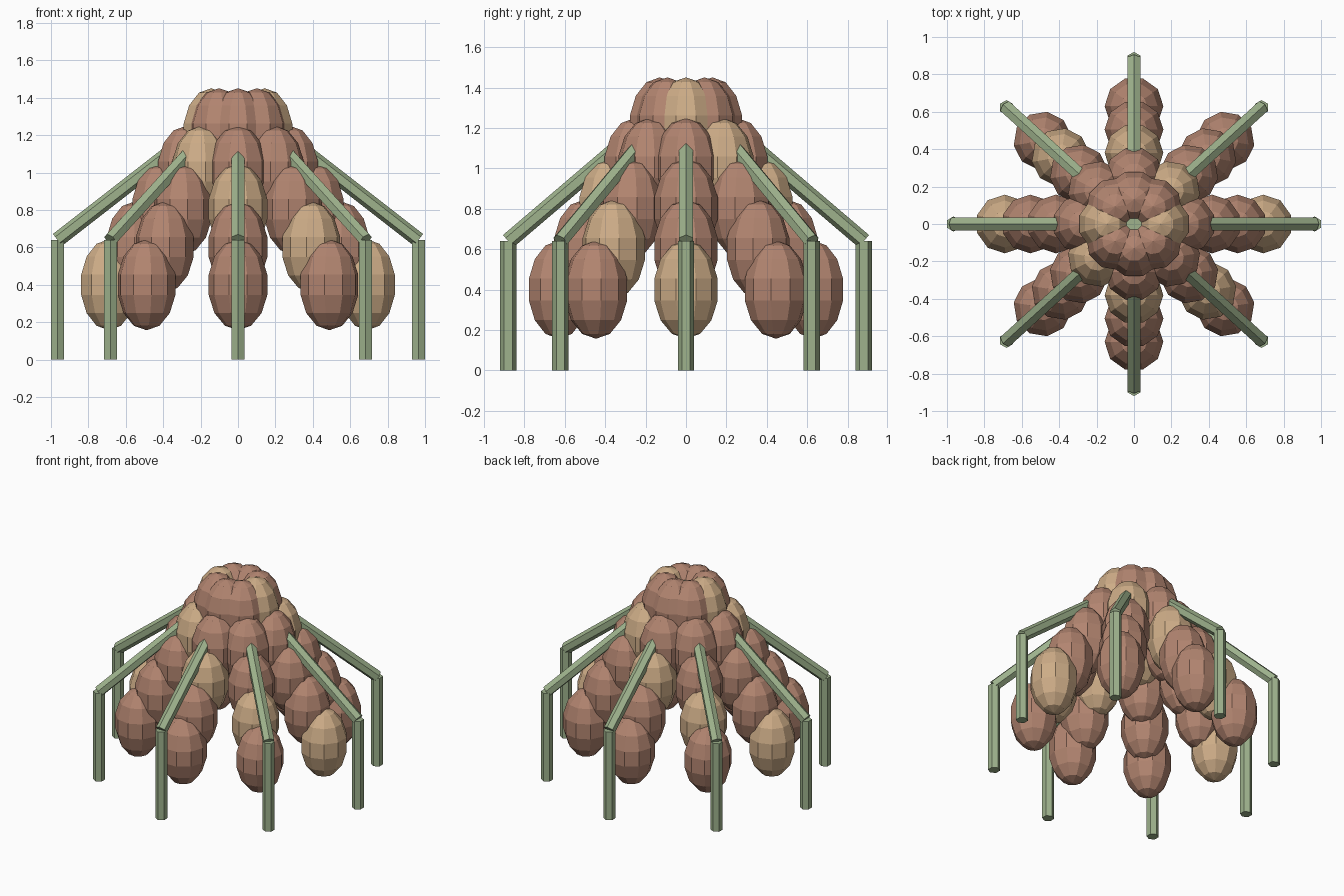
import bpy, math
from mathutils import Vector

if "Cube" in bpy.data.objects:
    bpy.data.objects.remove(bpy.data.objects["Cube"])

SQUASH = 0.912   # the layout is slightly narrower front to back
ARMS, ROWS = 8, 5


def material(name, rgb):
    m = bpy.data.materials.new(name)
    m.diffuse_color = (*rgb, 1)
    m.use_nodes = True
    m.node_tree.nodes["Principled BSDF"].inputs["Base Color"].default_value = m.diffuse_color
    return m


brown = material("brown", (0.445, 0.233, 0.162))
tan = material("tan", (0.61, 0.413, 0.242))
green = material("sage green", (0.342, 0.445, 0.263))


def finish(name, mat):
    ob = bpy.context.object
    ob.name = name
    ob.data.materials.append(mat)
    return ob


def spot(angle, radius, z):
    return Vector((radius * math.cos(angle), radius * SQUASH * math.sin(angle), z))


def bar(name, a, b, radius=0.04):
    """Six-sided bar between two points."""
    d = b - a
    bpy.ops.mesh.primitive_cylinder_add(vertices=6, radius=radius, depth=d.length,
                                        location=(a + b) / 2)
    ob = finish(name, green)
    if abs(d.x) + abs(d.y) > 1e-4:
        ob.rotation_euler = d.to_track_quat('Z', 'Y').to_euler()
    return ob


for arm in range(ARMS):
    angle = arm * math.tau / ARMS
    # descending chain of overlapping pods, tan ones spiralling round
    for row in range(ROWS):
        bpy.ops.mesh.primitive_uv_sphere_add(
            segments=10, ring_count=7, radius=1,
            location=spot(angle, 0.143 + 0.137 * row, 1.208 - 0.202 * row),
            rotation=(0, 0, angle))
        pod = finish(f"pod_{arm}_{row}", tan if (arm - row) % 4 == 0 else brown)
        pod.scale = (0.159, 0.161, 0.243)
    # sloping upper leg and upright lower leg
    knee = spot(angle, 0.965, 0.64)
    bar(f"upper_leg_{arm}", spot(angle, 0.38, 1.095), knee)
    bar(f"lower_leg_{arm}", Vector((knee.x, knee.y, 0)), knee)

# central stem showing in the crown
bar("crown_stem", Vector((0, 0, 1.1)), Vector((0, 0, 1.38)), 0.06)
